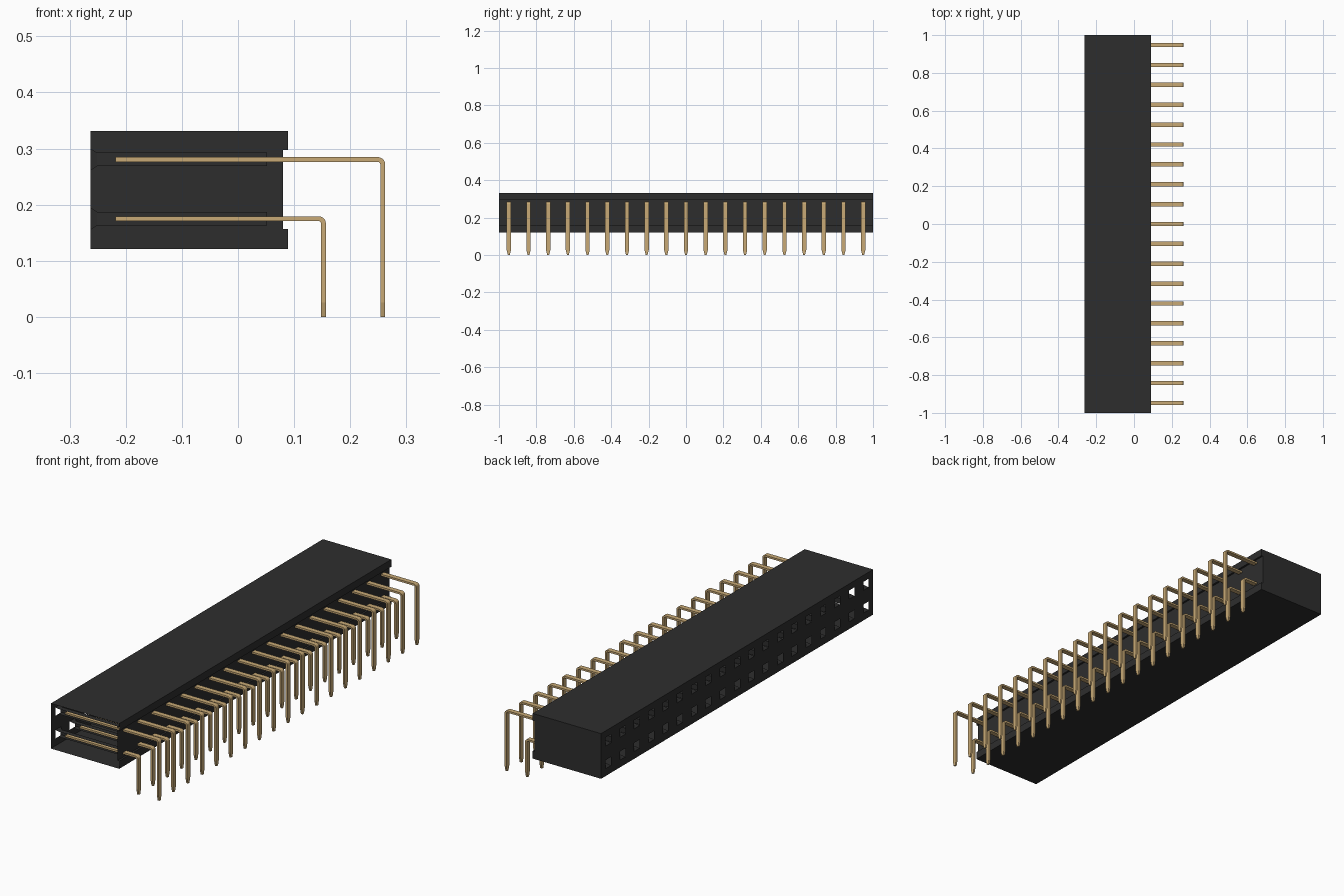
import bpy, bmesh, math

if "Cube" in bpy.data.objects:
    bpy.data.objects.remove(bpy.data.objects["Cube"], do_unlink=True)

COUNT = 19
PITCH = 2 / COUNT
ROWS = {"lower": (0.175, 0.1525), "upper": (0.2805, 0.258)}  # pin height, leg x
LEFT, RIGHT, RECESS = -0.263, 0.089, 0.08
BOTTOM, TOP = 0.121, 0.331
MOUTH, THROAT = 0.02, 0.012


def material(name, color, rough):
    mat = bpy.data.materials.new(name)
    mat.use_nodes = True
    mat.diffuse_color = (*color, 1)
    shader = mat.node_tree.nodes["Principled BSDF"]
    shader.inputs["Base Color"].default_value = (*color, 1)
    shader.inputs["Roughness"].default_value = rough
    return mat


black = material("black plastic", (0.027, 0.027, 0.027), 0.6)
gold = material("gold metal", (0.58, 0.40, 0.18), 0.5)


def finish(bm, name, mat):
    bmesh.ops.remove_doubles(bm, verts=bm.verts, dist=0.0001)
    bmesh.ops.recalc_face_normals(bm, faces=bm.faces)
    mesh = bpy.data.meshes.new(name)
    bm.to_mesh(mesh)
    bm.free()
    mesh.materials.append(mat)
    obj = bpy.data.objects.new(name, mesh)
    bpy.context.collection.objects.link(obj)
    return obj


def face(bm, *points):
    bm.faces.new([bm.verts.new(p) for p in points])


centers_y = [(i - (COUNT - 1) / 2) * PITCH for i in range(COUNT)]
centers_z = [row[0] for row in ROWS.values()]


# Housing: swept shell with recessed rear, closed at the back end only
def housing():
    bm = bmesh.new()
    profile = [(LEFT, TOP), (RIGHT, TOP), (RIGHT, 0.297), (RECESS, 0.297),
               (RECESS, 0.157), (RIGHT, 0.157), (RIGHT, BOTTOM), (LEFT, BOTTOM)]
    for (x1, z1), (x2, z2) in zip(profile, profile[1:]):
        face(bm, (x1, -1, z1), (x2, -1, z2), (x2, 1, z2), (x1, 1, z1))
    face(bm, *[(x, 1, z) for x, z in profile])

    # Mating face as a grid with square openings left out
    ys = [-1] + [c + s * MOUTH for c in centers_y for s in (-1, 1)] + [1]
    zs = [BOTTOM] + [c + s * MOUTH for c in centers_z for s in (-1, 1)] + [TOP]
    for i, (y1, y2) in enumerate(zip(ys, ys[1:])):
        for j, (z1, z2) in enumerate(zip(zs, zs[1:])):
            if not (i % 2 and j % 2):
                face(bm, (LEFT, y1, z1), (LEFT, y2, z1),
                     (LEFT, y2, z2), (LEFT, y1, z2))

    # Sockets: funnel, straight channel and end wall, open on the front side
    for cy in centers_y:
        for cz in centers_z:
            def ring(x, h):
                return [(x, cy - h, cz - h), (x, cy + h, cz - h),
                        (x, cy + h, cz + h), (x, cy - h, cz + h)]
            rings = [ring(LEFT, MOUTH), ring(LEFT + 0.012, THROAT), ring(0.052, THROAT)]
            for a, b in zip(rings, rings[1:]):
                for k in range(3):
                    face(bm, a[k], a[k + 1], b[k + 1], b[k])
            face(bm, *rings[-1])
    return finish(bm, "housing", black)


# Pin: flat strip with a right-angle bend and a narrowed tip
def pin_row(name, height, leg_x):
    bm = bmesh.new()
    half, wide, tip, radius = 0.0043, 0.0115, 0.005, 0.009
    path = [(-0.218, height, 0, wide)]
    for k in range(6):
        a = math.radians(90 - 18 * k)
        path.append((leg_x - radius + radius * math.cos(a),
                     height - radius + radius * math.sin(a), math.pi / 2 - a, wide))
    path += [(leg_x, 0.026, math.pi / 2, wide), (leg_x, 0, math.pi / 2, tip)]
    previous = None
    for x, z, turn, w in path:
        dx, dz = half * math.sin(turn), half * math.cos(turn)
        ring = [bm.verts.new((x + s * dx, centers_y[0] + t * w, z + s * dz))
                for s, t in ((-1, -1), (-1, 1), (1, 1), (1, -1))]
        if previous:
            for k in range(4):
                n = (k + 1) % 4
                bm.faces.new((previous[k], previous[n], ring[n], ring[k]))
        else:
            bm.faces.new(ring)
        previous = ring
    bm.faces.new(previous)
    obj = finish(bm, name, gold)
    array = obj.modifiers.new("repeat", "ARRAY")
    array.count = COUNT
    array.use_relative_offset = False
    array.use_constant_offset = True
    array.constant_offset_displace = (0, PITCH, 0)


housing()
for row, (height, leg_x) in ROWS.items():
    pin_row(row + "_pins", height, leg_x)
